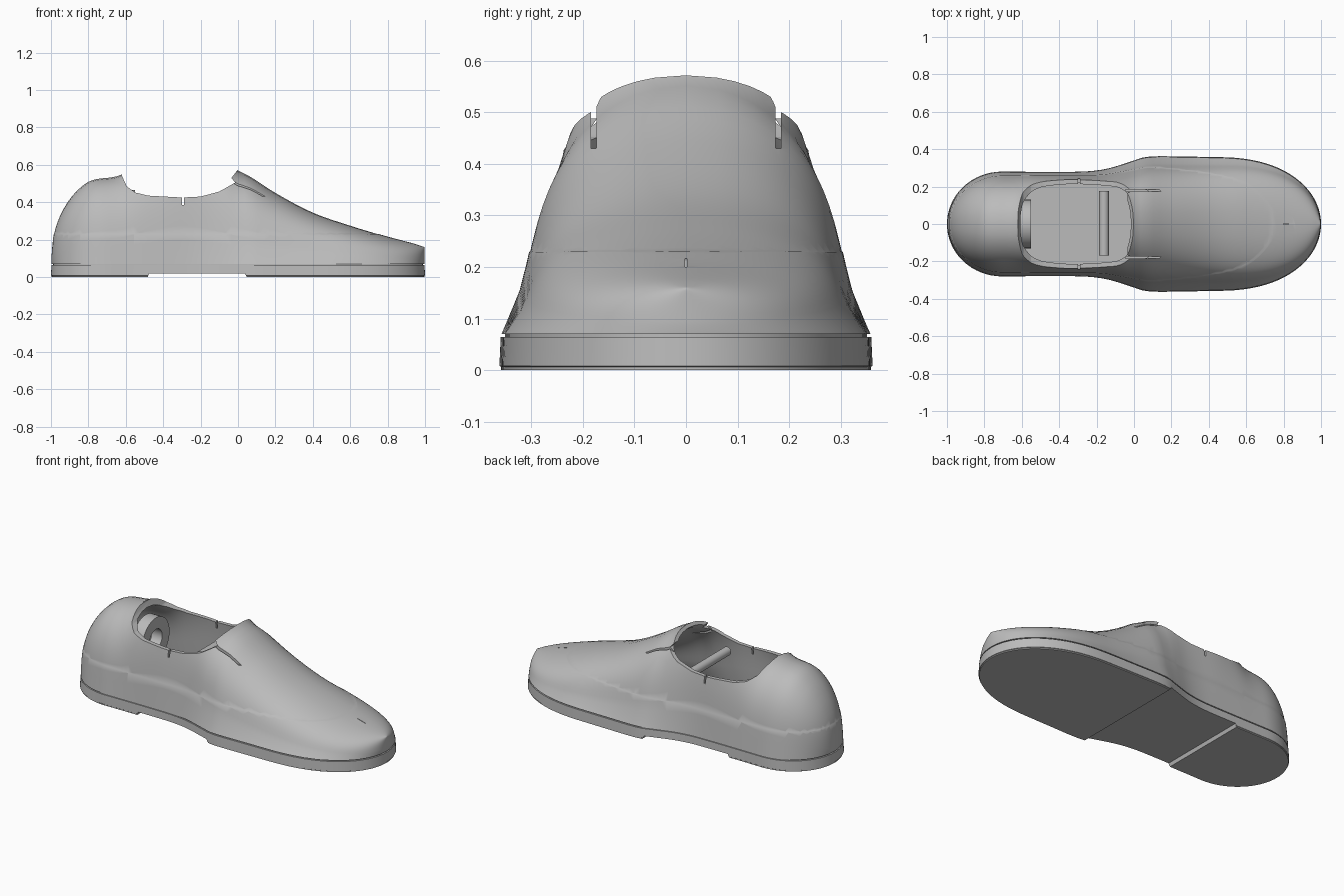
import bpy, bmesh, math
from mathutils import Matrix

cube = bpy.data.objects.get("Cube")
if cube:
    bpy.data.objects.remove(cube, do_unlink=True)

grey = bpy.data.materials.new("plain grey")
grey.use_nodes = True
grey.diffuse_color = (0.5, 0.5, 0.5, 1)
grey.node_tree.nodes["Principled BSDF"].inputs["Base Color"].default_value = (0.5, 0.5, 0.5, 1)

# Side profile of the crown (arched over the opening) and plan half-width
CROWN = [(-1, .1), (-.99, .21), (-.97, .29), (-.93, .375), (-.87, .455), (-.79, .515),
         (-.62, .55), (-.5, .66), (-.3, .76), (-.1, .66), (0, .57), (.06, .54), (.2, .45),
         (.4, .345), (.6, .275), (.8, .215), (.95, .175), (1, .158)]
WIDTH = [(-1, .283), (-.3, .28), (-.15, .295), (0, .34), (.07, .36), (.3, .36), (.5, .357), (1, .355)]
# How far the walls lean in
LEAN = [(-1, .07), (-.4, .07), (-.1, .13), (.05, .16), (.5, .15), (1, .08)]
# Opening seen from the side
RIM = [(-.62, 1), (-.62, .54), (-.595, .485), (-.55, .452), (-.48, .435), (-.3, .425),
       (-.2, .43), (-.1, .457), (-.015, .505), (-.035, .53), (0, .575), (0, 1)]
ARCH = [(-.49, -.02), (-.475, .02), (.035, .02), (.06, -.02)]


def smooth(table, x):
    """Hermite curve through a table of points."""
    n = len(table) - 1
    i = max(k for k in range(n) if table[k][0] <= x or k == 0)

    def slope(k):
        a, b = table[max(k - 1, 0)], table[min(k + 1, n)]
        return (b[1] - a[1]) / (b[0] - a[0])
    (x0, y0), (x1, y1) = table[i], table[i + 1]
    d = x1 - x0
    t = (x - x0) / d
    s = t * t * (3 - 2 * t)
    return (y0 + (y1 - y0) * s + d * slope(i) * t * (1 - t) ** 2
            - d * slope(i + 1) * t * t * (1 - t))


def half_width(x):
    w = smooth(WIDTH, x)
    if x < -.7:
        w *= math.sqrt(max(0, 1 - ((-x - .7) / .3) ** 2))
    if x > .45:
        w *= math.sqrt(max(0, 1 - ((x - .45) / .55) ** 2.3))
    return w


def stations(n):
    return [-math.cos(math.pi * i / n) for i in range(n + 1)]


def finish(bm, name):
    bmesh.ops.recalc_face_normals(bm, faces=bm.faces)
    mesh = bpy.data.meshes.new(name)
    bm.to_mesh(mesh)
    bm.free()
    mesh.materials.append(grey)
    ob = bpy.data.objects.new(name, mesh)
    bpy.context.collection.objects.link(ob)
    shade(ob)
    return ob


def shade(ob):
    select(ob)
    bpy.ops.object.shade_smooth_by_angle(angle=math.radians(32))


def select(ob):
    bpy.ops.object.select_all(action='DESELECT')
    ob.select_set(True)
    bpy.context.view_layer.objects.active = ob


def cut(ob, cutter):
    cutter.hide_render = True
    mod = ob.modifiers.new("cut", 'BOOLEAN')
    mod.operation, mod.solver, mod.object = 'DIFFERENCE', 'EXACT', cutter
    select(ob)
    bpy.ops.object.modifier_apply(modifier=mod.name)
    bpy.data.objects.remove(cutter, do_unlink=True)
    shade(ob)


def shell(name, length, wide, drop, z0, step=0):
    """Loft arched sections along the shoe into a closed body."""
    bm = bmesh.new()
    rows, n = [], 32
    for x in stations(90):
        w, top = half_width(x) * wide, max(smooth(CROWN, x) - drop, z0 + .02)
        lean = smooth(LEAN, x)
        row = []
        for j in range(n + 1):
            a = math.pi * j / n
            side = abs(math.cos(a)) ** (2 / 3) if j != n // 2 else 0
            f = (1 - side ** 2) ** (1 / 3) if side < 1 else 0
            y = math.copysign(w * side * (1 - lean * (1 - math.exp(-5 * f))), math.cos(a))
            row.append(bm.verts.new((x * length, y, z0 + (top - z0) * f)))
        rows.append(row)
    for a, b in zip(rows, rows[1:]):
        for j in range(n):
            bm.faces.new((a[j], a[j + 1], b[j + 1], b[j]))
        bm.faces.new((a[0], b[0], b[n], a[n]))
    bmesh.ops.remove_doubles(bm, verts=bm.verts, dist=.0003)
    bmesh.ops.recalc_face_normals(bm, faces=bm.faces)
    if step:
        # Fine horizontal step around the lower panel
        for z in (.228, .232):
            bmesh.ops.bisect_plane(bm, geom=bm.verts[:] + bm.edges[:] + bm.faces[:],
                                   plane_co=(0, 0, z), plane_no=(0, 0, 1), dist=.0001)
        bm.normal_update()
        for v, normal in [(v, v.normal.copy()) for v in bm.verts]:
            if z0 + .001 < v.co.z < .23:
                v.co += normal * step
    return finish(bm, name)


def prism(name, profile, depth):
    """Side profile extruded across the width."""
    bm = bmesh.new()
    face = bm.faces.new([bm.verts.new((x, -depth, z)) for x, z in profile])
    out = bmesh.ops.extrude_face_region(bm, geom=[face])["geom"]
    bmesh.ops.translate(bm, vec=(0, 2 * depth, 0),
                        verts=[v for v in out if isinstance(v, bmesh.types.BMVert)])
    return finish(bm, name)


def box(name, x, y, z, size):
    bm = bmesh.new()
    bmesh.ops.create_cube(bm, size=1, matrix=Matrix.Translation((x, y, z)) @ Matrix.Diagonal((*size, 1)))
    return finish(bm, name)


def cylinder(name, axis, centre, radius, length):
    bm = bmesh.new()
    turn = Matrix.Rotation(math.pi / 2, 4, 'Y' if axis == 'X' else 'X')
    bmesh.ops.create_cone(bm, cap_ends=True, segments=40, radius1=radius, radius2=radius,
                          depth=length, matrix=Matrix.Translation(centre) @ turn)
    return finish(bm, name)


def slab(name, rings):
    """Stack of plan outlines given as (inset, height)."""
    bm = bmesh.new()
    xs = stations(72)
    plan = [(x, half_width(x)) for x in xs] + [(x, -half_width(x)) for x in xs[-2:0:-1]]
    loops = [[bm.verts.new((x * (1 - i), y * (1 - i * 2.5), z)) for x, y in plan] for i, z in rings]
    for a, b in zip(loops, loops[1:]):
        for k in range(len(a)):
            m = (k + 1) % len(a)
            bm.faces.new((a[k], a[m], b[m], b[k]))
    bm.faces.new(loops[0])
    bm.faces.new(loops[-1])
    return finish(bm, name)


# Upper: hollow body, foot opening, and small slits
upper = shell("upper", .996, .988, 0, .07, .002)
cut(upper, shell("cavity", .955, .89, .03, .1))
cut(upper, prism("opening", RIM, .6))
for side in (-1, 1):
    cut(upper, box("tongue_slit", .05, side * .179, .53, (.19, .01, .2)))
cut(upper, box("collar_notch", -.295, 0, .43, (.01, 1, .09)))
cut(upper, box("toe_seam", .84, 0, .25, (.08, .003, .1)))

# Sole with an arch recess, and the recessed welt above it
sole = slab("sole", [(.004, 0), (.004, .006), (0, .008), (.003, .064)])
cut(sole, prism("arch", ARCH, .6))
slab("welt", [(.012, .06), (.012, .075)])

# Fittings inside the opening
ring = cylinder("heel_ring", 'X', (-.585, 0, .335), .13, .07)
cut(ring, cylinder("ring_hole", 'X', (-.585, 0, .335), .06, .2))
cylinder("cross_bar", 'Y', (-.16, .005, .39), .026, .345)
